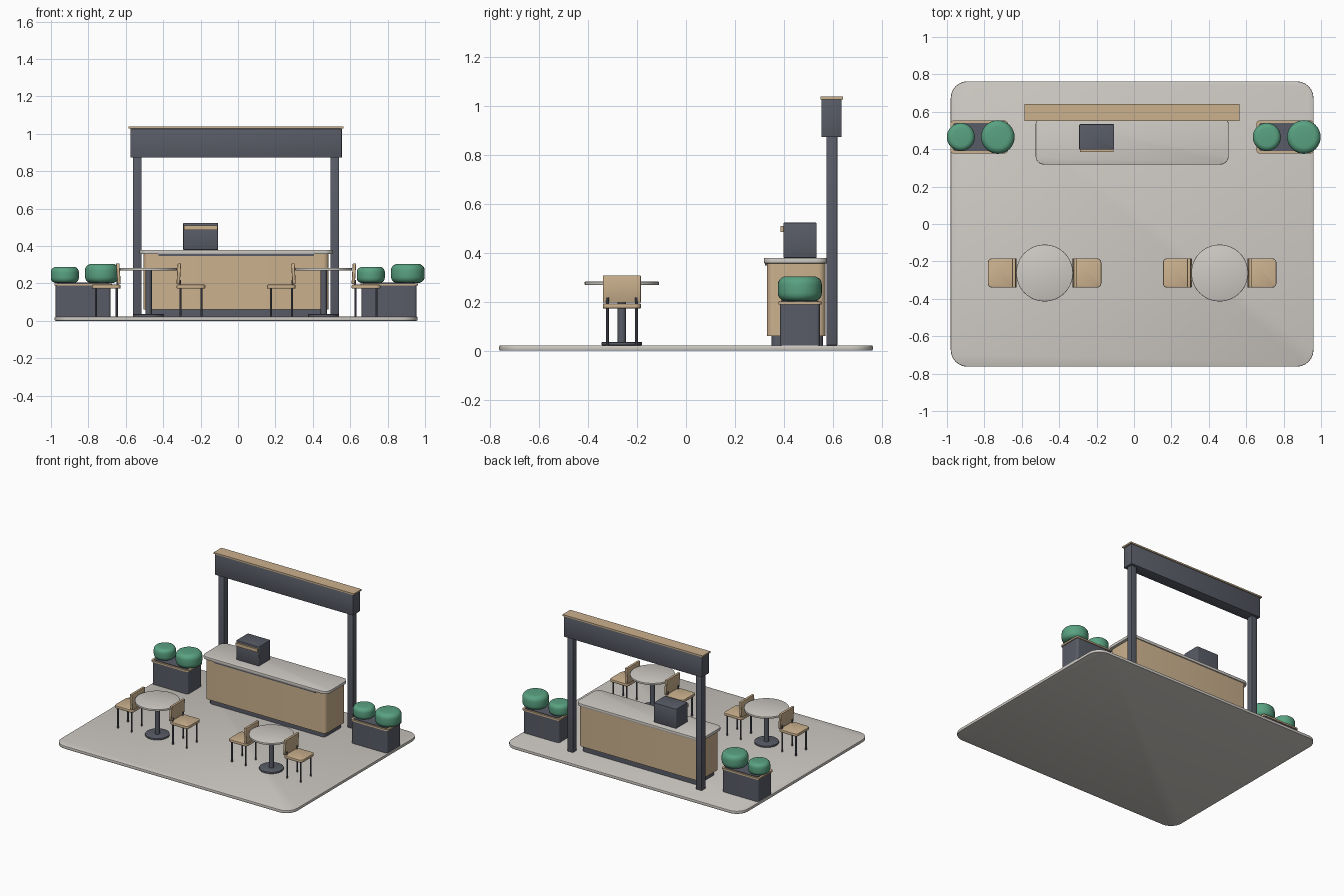
import bpy, bmesh, math
from mathutils import Matrix

if "Cube" in bpy.data.objects:
    bpy.data.objects.remove(bpy.data.objects["Cube"], do_unlink=True)


def material(name, rgb):
    m = bpy.data.materials.new(name)
    m.use_nodes = True
    m.diffuse_color = (*rgb, 1)
    m.node_tree.nodes["Principled BSDF"].inputs["Base Color"].default_value = (*rgb, 1)
    return m


STONE = material("pale stone", (0.62, 0.59, 0.55))
WOOD = material("light wood", (0.60, 0.44, 0.27))
DARK = material("slate metal", (0.10, 0.107, 0.135))
GREEN = material("foliage green", (0.10, 0.36, 0.22))


def finish(bm, name, mat):
    mesh = bpy.data.meshes.new(name)
    bm.to_mesh(mesh)
    bm.free()
    mesh.materials.append(mat)
    ob = bpy.data.objects.new(name, mesh)
    bpy.context.collection.objects.link(ob)
    bpy.ops.object.select_all(action='DESELECT')
    ob.select_set(True)
    bpy.context.view_layer.objects.active = ob
    bpy.ops.object.shade_smooth_by_angle(angle=math.radians(35))
    return ob


def slab(name, mat, x, y, z, round_r=0, edge=0, lean=0):
    """Box between the x, y and z limits, with rounded upright corners and softened rims."""
    bm = bmesh.new()
    bmesh.ops.create_cube(bm, size=1)
    for v in bm.verts:
        v.co = [lim[0] if c < 0 else lim[1] for c, lim in zip(v.co, (x, y, z))]
    if round_r:
        upright = [e for e in bm.edges if abs(e.verts[0].co.z - e.verts[1].co.z) > 1e-4]
        bmesh.ops.bevel(bm, geom=upright, offset=round_r, segments=6, profile=0.5, affect='EDGES')
    if edge:
        rims = [e for e in bm.edges if e.calc_face_angle(0) > 1.2]
        bmesh.ops.bevel(bm, geom=rims, offset=edge, segments=2, profile=0.5, affect='EDGES')
    for v in bm.verts:
        v.co.x += lean * (v.co.z - z[0])
    return finish(bm, name, mat)


def disc(name, mat, x, y, z, r, edge=0, sides=32, steps=2):
    """Upright cylinder between the z limits, with optional rounded rims."""
    bm = bmesh.new()
    bmesh.ops.create_cone(bm, cap_ends=True, segments=sides, radius1=r, radius2=r,
                          depth=z[1] - z[0],
                          matrix=Matrix.Translation((x, y, (z[0] + z[1]) / 2)))
    if edge:
        rims = [e for e in bm.edges if e.calc_face_angle(0) > 1.2]
        bmesh.ops.bevel(bm, geom=rims, offset=edge, segments=steps, profile=0.5, affect='EDGES')
    return finish(bm, name, mat)


def span(centre, half):
    return (centre - half, centre + half)


MID = -0.01      # centre line of the layout
FLOOR = 0.022

slab("floor", STONE, span(MID, 0.97), (-0.763, 0.763), (0, FLOOR), 0.09, 0.005)

# Counter
slab("counter_plinth", DARK, span(MID, 0.475), (0.35, 0.56), (FLOOR, 0.06), 0.025)
slab("counter_body", WOOD, span(MID, 0.495), (0.33, 0.57), (0.06, 0.357), 0.03)
slab("counter_light_strip", DARK, span(MID, 0.415), (0.323, 0.335), (0.347, 0.357))
slab("counter_top", STONE, span(MID, 0.516), (0.318, 0.577), (0.357, 0.379), 0.045, 0.004)

# Countertop machine
slab("machine", DARK, span(-0.2, 0.093), (0.398, 0.534), (0.379, 0.523), 0.006, 0.003)
slab("machine_handle", WOOD, span(-0.2, 0.09), (0.386, 0.4), (0.485, 0.509))

# Overhead frame
for side, label in ((-1, "right"), (1, "left")):
    slab(label + "_post", DARK, span(MID + side * 0.528, 0.023), (0.573, 0.618), (FLOOR, 0.875), 0, 0.002)
slab("sign_beam", DARK, span(MID, 0.565), (0.553, 0.636), (0.873, 1.027), 0, 0.002)
slab("beam_cap", WOOD, span(MID, 0.575), (0.55, 0.641), (1.027, 1.038))


def planter(label, cx):
    slab(label + "_planter_box", DARK, span(cx, 0.147), (0.383, 0.547), (FLOOR, 0.188), 0.015)
    slab(label + "_planter_rim", WOOD, span(cx, 0.154), (0.377, 0.553), (0.188, 0.2), 0.018)
    slab(label + "_planter_soil", DARK, span(cx, 0.139), (0.389, 0.541), (0.195, 0.204), 0.012)
    # Clipped round shrubs
    disc(label + "_small_shrub", GREEN, cx - 0.098, 0.465, (0.202, 0.288), 0.075, 0.028, 32, 5)
    disc(label + "_large_shrub", GREEN, cx + 0.1, 0.465, (0.202, 0.304), 0.09, 0.034, 32, 5)


def chair(label, tx, ty, side):
    """Chair beside a table, with its backrest on the table side."""
    def xs(a, b):
        return tuple(sorted((tx + side * a, tx + side * b)))
    slab(label + "_seat", WOOD, xs(0.15, 0.303), span(ty, 0.078), (0.172, 0.193), 0.022, 0.005)
    slab(label + "_back", WOOD, xs(0.149, 0.167), span(ty, 0.078), (0.196, 0.307), 0.004, 0.003,
         lean=side * 0.06)
    for dy in (-0.059, 0.059):
        disc(label + "_back_stem", DARK, tx + side * 0.167, ty + dy, (0.185, 0.218), 0.006, 0, 10)
        for dx in (0.17, 0.282):
            disc(label + "_leg", DARK, tx + side * dx, ty + dy, (FLOOR, 0.175), 0.006, 0, 10)


# Planters and seating sets on both sides
for side, label in ((-1, "right"), (1, "left")):
    planter(label, MID + side * 0.818)
    tx, ty = MID + side * 0.468, -0.262
    disc(label + "_table_foot", DARK, tx, ty, (FLOOR, 0.035), 0.083, 0.003)
    disc(label + "_table_column", DARK, tx, ty, (0.03, 0.27), 0.017, 0, 20)
    disc(label + "_table_top", STONE, tx, ty, (0.268, 0.282), 0.152, 0.003, 48)
    chair(label + "_inner_chair", tx, ty, -side)
    chair(label + "_outer_chair", tx, ty, side)
